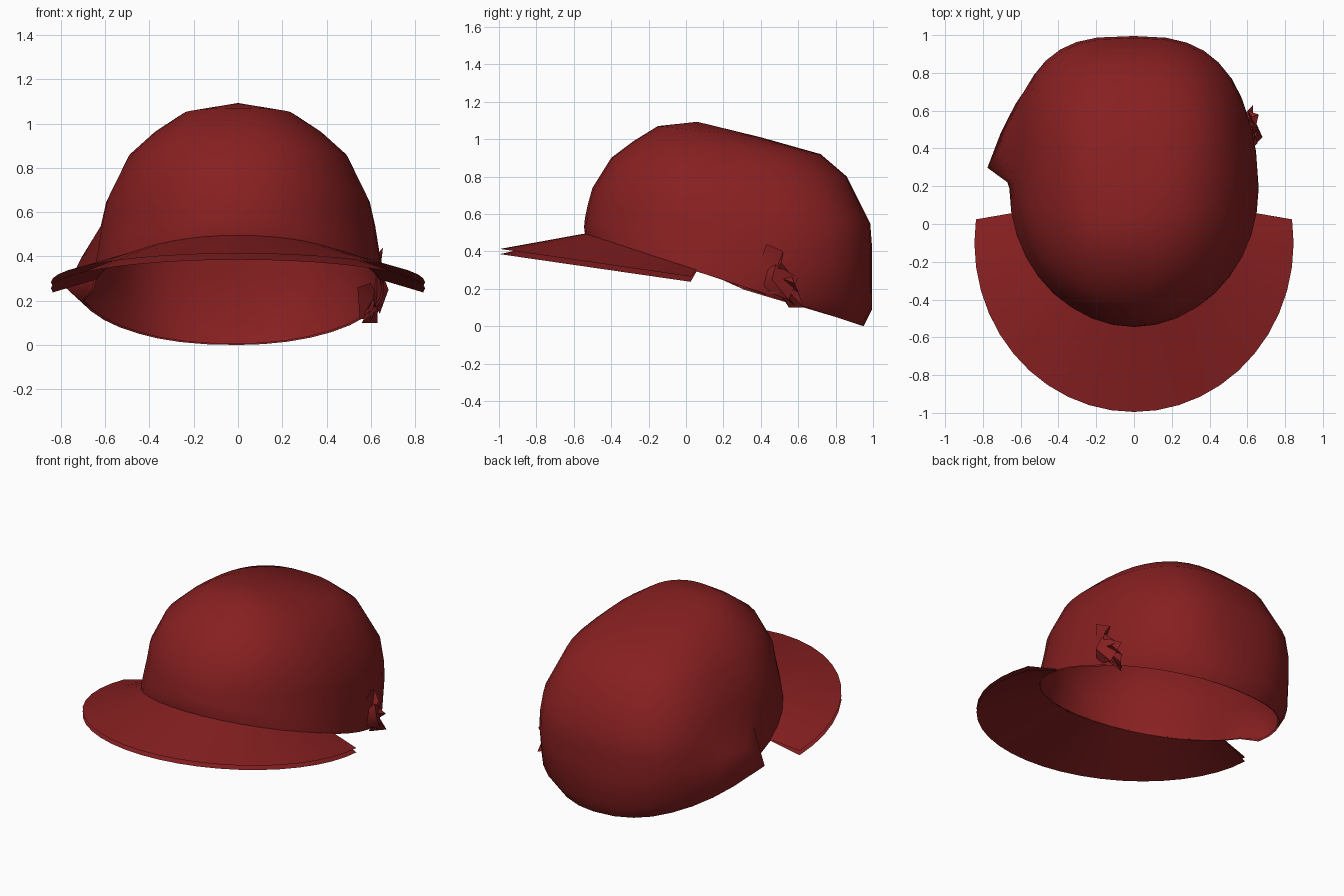
import bpy
import math

cube = bpy.data.objects.get("Cube")
if cube:
    bpy.data.objects.remove(cube, do_unlink=True)

RED = (0.245, 0.014, 0.015, 1.0)
red = bpy.data.materials.new("dark red cloth")
red.use_nodes = True
red.diffuse_color = RED
shader = red.node_tree.nodes["Principled BSDF"]
shader.inputs["Base Color"].default_value = RED
shader.inputs["Roughness"].default_value = 0.9


def make(name, verts, faces, smooth=40):
    mesh = bpy.data.meshes.new(name)
    mesh.from_pydata(verts, [], faces)
    mesh.materials.append(red)
    obj = bpy.data.objects.new(name, mesh)
    bpy.context.collection.objects.link(obj)
    bpy.ops.object.select_all(action="DESELECT")
    obj.select_set(True)
    bpy.context.view_layer.objects.active = obj
    bpy.ops.object.shade_smooth_by_angle(angle=math.radians(smooth))
    return obj


def strips(rows, n, closed):
    """Quads between successive rows of n points."""
    return [(r * n + i, r * n + (i + 1) % n, (r + 1) * n + (i + 1) % n, (r + 1) * n + i)
            for r in range(rows - 1) for i in range(n if closed else n - 1)]


def outline(angle, level):
    """Point on a tilted ring: rounder in front, squarer at the back, pulled out on one side."""
    fy, fz, by, bz, width, front, back, pull = level
    c, s = math.cos(angle), math.sin(angle)
    power = 2 / (front if s <= 0 else back if c > 0 else back + 0.3)
    c, s = (math.copysign(abs(v) ** power, v) for v in (c, s))
    mid = fy + (by - fy) * 0.49
    y = mid + s * ((by - mid) if s > 0 else (mid - fy))
    z = fz + (bz - fz) * (y - fy) / (by - fy)
    if c < 0 and y > 0.3:
        pull *= min(1, max(0, (0.8 - y) / 0.42))
    else:
        pull = 0
    return (width * c - pull, y - 0.9 * pull, z)


# Crown: front y, front z, back y, back z, half width, front and back squareness, side pull
levels = [
    (-0.54, 0.49, 0.95, 0.00, 0.66, 2.0, 2.0, 0.05),
    (-0.545, 0.53, 0.995, 0.09, 0.655, 2.0, 2.3, 0.14),
    (-0.54, 0.58, 0.995, 0.30, 0.635, 2.0, 2.6, 0.09),
    (-0.525, 0.65, 0.995, 0.42, 0.62, 2.0, 2.7, 0.015),
    (-0.50, 0.74, 0.985, 0.55, 0.595, 2.1, 2.7, 0),
    (-0.40, 0.90, 0.86, 0.80, 0.495, 2.25, 2.6, 0),
    (-0.28, 0.99, 0.72, 0.92, 0.38, 2.3, 2.5, 0),
    (-0.15, 1.07, 0.40, 1.01, 0.25, 2.3, 2.3, 0),
]
SEG = 36
verts = [outline(math.tau * i / SEG, lv) for lv in levels for i in range(SEG)]
faces = strips(len(levels), SEG, True)
last = (len(levels) - 1) * SEG
verts.append((0, 0.06, 1.093))
faces += [(last + i, last + (i + 1) % SEG, len(verts) - 1) for i in range(SEG)]
crown = make("crown", verts, faces, 60)
shell = crown.modifiers.new("cloth thickness", "SOLIDIFY")
shell.thickness = 0.01
shell.offset = -1
shell.use_rim = False


# Brim: two thin sheets that part towards the outer edge
def brim_sheet(name, side):
    n, rows = 25, []
    for t in (0, 0.5, 1):
        for i in range(n):
            u = i / (n - 1)
            x, y, z = outline(math.radians(-169 + 158 * u), levels[0])
            inner = (x * 0.985, y + 0.008, z + 0.004)
            a = math.radians(-188 + 196 * u)
            oy = -0.1 + 0.895 * math.sin(a)
            outer = (0.845 * math.cos(a), oy, 0.255 - 0.145 * oy)
            p = [p0 + (p1 - p0) * t for p0, p1 in zip(inner, outer)]
            p[2] += side * (0.003 + 0.011 * t)
            rows.append(p)
    make(name, rows, strips(3, n, False))


brim_sheet("brim_top", 1)
brim_sheet("brim_underside", -1)


# Left side: crumpled cloth around the rim
def fan(name, hub, ring):
    n = len(ring)
    make(name, [hub] + ring, [(0, i + 1, (i + 1) % n + 1) for i in range(n)], 50)


fan("crumpled_side_folds", (0.635, 0.47, 0.27), [
    (0.64, 0.31, 0.21), (0.645, 0.36, 0.33), (0.63, 0.40, 0.35), (0.655, 0.43, 0.44),
    (0.62, 0.52, 0.40), (0.66, 0.51, 0.34), (0.60, 0.56, 0.28), (0.66, 0.58, 0.23),
    (0.60, 0.60, 0.18), (0.63, 0.63, 0.10), (0.56, 0.55, 0.10), (0.65, 0.50, 0.18),
    (0.61, 0.42, 0.17)])
fan("crumpled_side_knot", (0.68, 0.46, 0.25), [
    (0.61, 0.39, 0.20), (0.62, 0.42, 0.30), (0.65, 0.48, 0.33),
    (0.60, 0.60, 0.26), (0.64, 0.55, 0.14)])
fan("crumpled_inner_folds", (0.57, 0.52, 0.21), [
    (0.54, 0.50, 0.26), (0.60, 0.44, 0.28), (0.64, 0.49, 0.20),
    (0.60, 0.58, 0.11), (0.55, 0.55, 0.12)])
